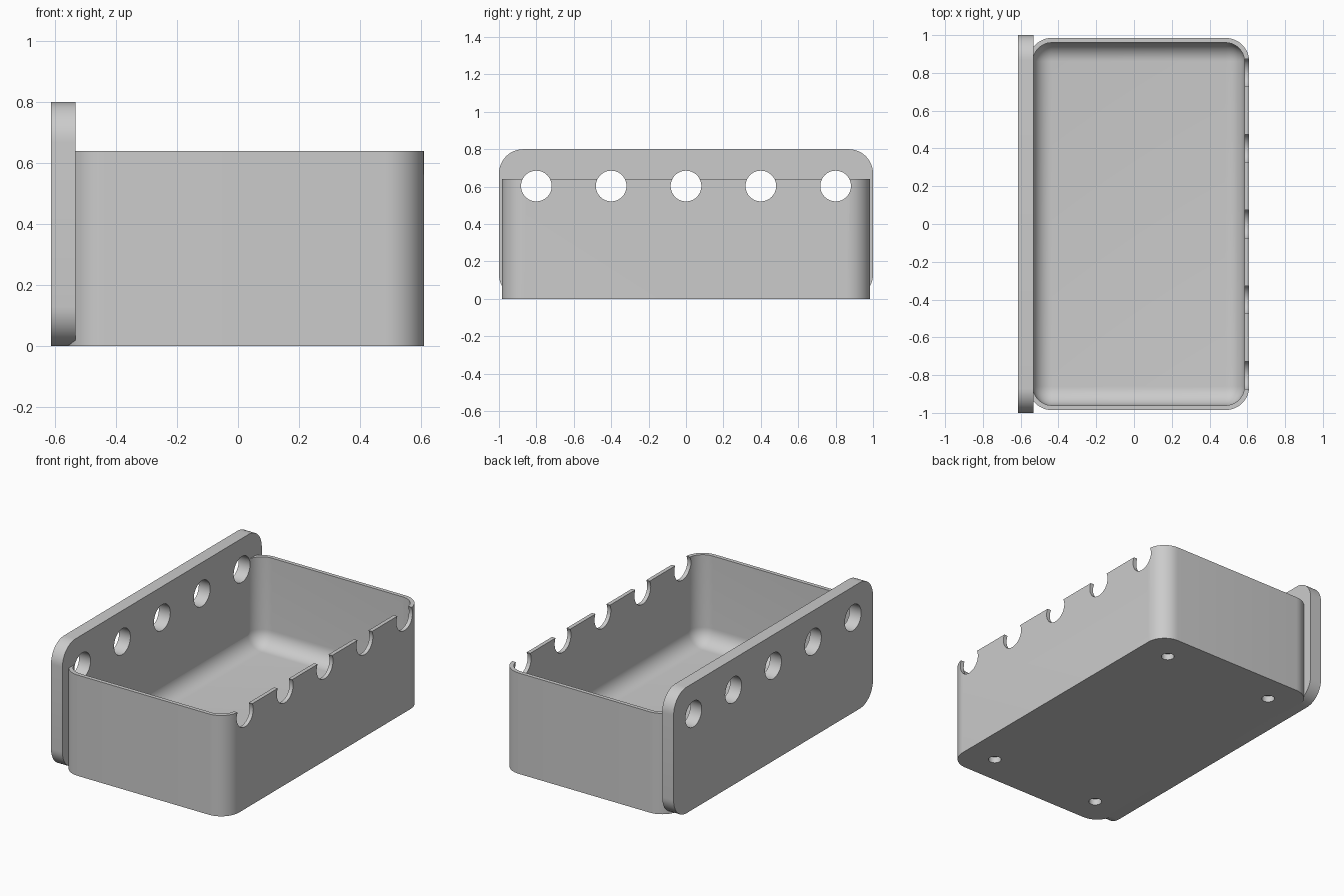
import bpy
import bmesh
import math
from mathutils import Matrix, Vector

cube = bpy.data.objects.get("Cube")
if cube:
    bpy.data.objects.remove(cube, do_unlink=True)

grey = bpy.data.materials.new("light_grey")
grey.use_nodes = True
colour = (0.6, 0.6, 0.6, 1)
grey.diffuse_color = colour
grey.node_tree.nodes["Principled BSDF"].inputs["Base Color"].default_value = colour


def add_object(name, bm):
    bmesh.ops.recalc_face_normals(bm, faces=bm.faces)
    mesh = bpy.data.meshes.new(name)
    bm.to_mesh(mesh)
    bm.free()
    obj = bpy.data.objects.new(name, mesh)
    bpy.context.collection.objects.link(obj)
    return obj


def rounded_block(name, low, high, radius, pick):
    """Block whose edges chosen by pick(direction, midpoint) are rounded."""
    low, high = Vector(low), Vector(high)
    bm = bmesh.new()
    bmesh.ops.create_cube(bm, size=1)
    for v in bm.verts:
        v.co = Vector([(low[i] + high[i]) / 2 + v.co[i] * (high[i] - low[i]) for i in range(3)])
    edges = [e for e in bm.edges
             if pick((e.verts[1].co - e.verts[0].co).normalized(),
                     (e.verts[0].co + e.verts[1].co) / 2)]
    bmesh.ops.bevel(bm, geom=edges, offset=radius, offset_type='OFFSET',
                    segments=12, profile=0.5, affect='EDGES', clamp_overlap=True)
    return add_object(name, bm)


def cylinders(name, centres, radius, depth, axis):
    """One cutter holding a row of cylinders."""
    bm = bmesh.new()
    turn = Matrix.Rotation(math.pi / 2, 4, 'Y') if axis == 'X' else Matrix()
    for c in centres:
        bmesh.ops.create_cone(bm, cap_ends=True, segments=48, radius1=radius, radius2=radius,
                              depth=depth, matrix=Matrix.Translation(c) @ turn)
    obj = add_object(name, bm)
    obj.hide_render = True
    return obj


def finish(obj, cutters):
    bpy.ops.object.select_all(action='DESELECT')
    bpy.context.view_layer.objects.active = obj
    obj.select_set(True)
    for cutter in cutters:
        mod = obj.modifiers.new(cutter.name, 'BOOLEAN')
        mod.operation = 'DIFFERENCE'
        mod.solver = 'EXACT'
        mod.object = cutter
        bpy.ops.object.modifier_apply(modifier=mod.name)
    obj.data.materials.clear()
    obj.data.materials.append(grey)
    bpy.ops.object.shade_smooth_by_angle(angle=math.radians(30))


# Tray and mounting plate
tray = rounded_block("tray", (-0.56, -0.985, 0), (0.61, 0.985, 0.64), 0.125,
                     lambda d, m: abs(d.z) > 0.9)
plate = rounded_block("back_plate", (-0.613, -1, 0), (-0.533, 1, 0.8), 0.13,
                      lambda d, m: abs(d.x) > 0.9)

# Cutters: cavity with a rounded floor, row of round holes, blind sockets below
cavity = rounded_block("cavity_cutter", (-0.535, -0.96, 0.08), (0.585, 0.96, 1), 0.1,
                       lambda d, m: abs(d.z) > 0.9 or m.z < 0.1)
holes = cylinders("hole_cutter", [(0, 0.4 * i, 0.603) for i in range(-2, 3)], 0.082, 2, 'X')
sockets = cylinders("socket_cutter", [(x, y, 0) for x in (-0.37, 0.41) for y in (-0.8, 0.8)],
                    0.038, 0.08, 'Z')

finish(tray, [cavity, holes, sockets])
finish(plate, [holes])

for cutter in (cavity, holes, sockets):
    bpy.data.objects.remove(cutter, do_unlink=True)
